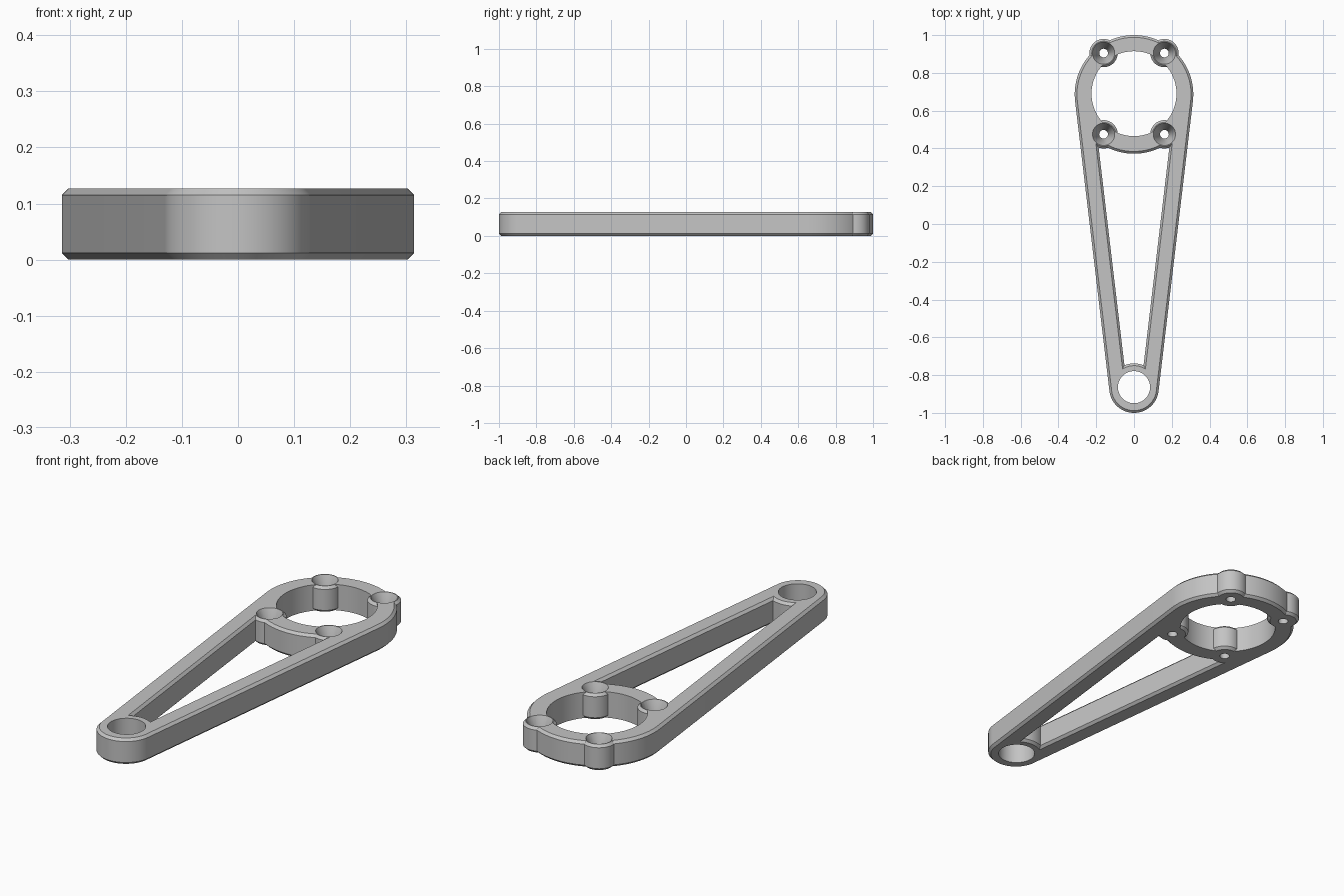
import bpy, bmesh
from math import sin, cos, asin, acos, pi

cube = bpy.data.objects.get("Cube")
if cube:
    bpy.data.objects.remove(cube)

H, CH = 0.127, 0.012              # thickness, edge chamfer
BIG_Y, BIG_R = 0.686, 0.314       # motor ring
TIP_Y, TIP_R = -0.869, 0.131      # pivot end
BAR = 0.095                       # side bar width
TILT = asin((BIG_R - TIP_R) / (BIG_Y - TIP_Y))
BOSSES = [(sx * 0.161, 0.69 + sy * 0.215) for sx in (-1, 1) for sy in (-1, 1)]

grey = bpy.data.materials.new("light grey")
grey.use_nodes = True
grey.diffuse_color = (0.55, 0.55, 0.55, 1)
grey.node_tree.nodes["Principled BSDF"].inputs["Base Color"].default_value = grey.diffuse_color


def arc(x, y, r, a, b, n):
    return [(x + r * cos(a + (b - a) * i / n), y + r * sin(a + (b - a) * i / n))
            for i in range(n + 1)]


def circle(x, y, r, n=64):
    return arc(x, y, r, 0, 2 * pi, n)[:-1]


def loft(bm, layers):
    """Closed solid through (z, outline) layers with equal point counts."""
    rings = [[bm.verts.new((x, y, z)) for x, y in pts] for z, pts in layers]
    n = len(rings[0])
    for low, high in zip(rings, rings[1:]):
        for i in range(n):
            j = (i + 1) % n
            bm.faces.new((low[i], low[j], high[j], high[i]))
    bm.faces.new(rings[0][::-1])
    bm.faces.new(rings[-1])


def solid(name, stacks):
    bm = bmesh.new()
    for layers in stacks:
        loft(bm, layers)
    bmesh.ops.recalc_face_normals(bm, faces=bm.faces)
    mesh = bpy.data.meshes.new(name)
    bm.to_mesh(mesh)
    bm.free()
    mesh.materials.append(grey)
    ob = bpy.data.objects.new(name, mesh)
    bpy.context.collection.objects.link(ob)
    return ob


def chamfered(outline):
    """Layers with both rims drawn in; outline(d) is the shape inset by d."""
    return [(0, outline(CH)), (CH, outline(0)), (H - CH, outline(0)), (H, outline(CH))]


def arm_outline(d):
    return (arc(0, BIG_Y, BIG_R - d, -TILT, pi + TILT, 64)
            + arc(0, TIP_Y, TIP_R - d, pi + TILT, 2 * pi - TILT, 40))


def window_outline(d):
    """Opening between the bars and the two rings, widened by d."""
    big, tip = BIG_R - d, TIP_R - d
    a = -TILT - acos((BIG_R - BAR + d) / big)
    b = -TILT + acos((TIP_R - BAR + d) / tip)
    return arc(0, BIG_Y, big, -pi - a, a, 24) + arc(0, TIP_Y, tip, b, pi - b, 24)


def combine(target, tool, operation):
    tool.hide_render = True
    mod = target.modifiers.new(tool.name, "BOOLEAN")
    mod.operation, mod.solver, mod.object = operation, "EXACT", tool
    bpy.context.view_layer.objects.active = target
    bpy.ops.object.modifier_apply(modifier=mod.name)
    bpy.data.objects.remove(tool)


# Tapered arm with open centre
arm = solid("mounting_arm", [chamfered(arm_outline)])
E = 0.01
window = [(-E, window_outline(CH + E)), (CH, window_outline(0)),
          (H - CH, window_outline(0)), (H + E, window_outline(CH + E))]
combine(arm, solid("window_cutter", [window]), "DIFFERENCE")

# Ring bore and pivot bore
bores = [[(z, circle(0, y, r)) for z in (-E, H + E)]
         for y, r in ((0.69, 0.225), (-0.864, 0.085))]
combine(arm, solid("bore_cutter", bores), "DIFFERENCE")

# Four screw bosses
combine(arm, solid("screw_bosses", [
    chamfered(lambda d, x=x, y=y: circle(x, y, 0.075 - d, 40)) for x, y in BOSSES]), "UNION")

# Deep countersunk screw holes
profile = [(-E, 0.023), (0.04, 0.023), (H, 0.059), (H + E, 0.063)]
combine(arm, solid("screw_hole_cutter", [
    [(z, circle(x, y, r, 40)) for z, r in profile] for x, y in BOSSES]), "DIFFERENCE")

# Smooth round walls, crisp edges
bpy.ops.object.select_all(action="DESELECT")
arm.select_set(True)
bpy.context.view_layer.objects.active = arm
bpy.ops.object.shade_smooth_by_angle(angle=pi / 6)
